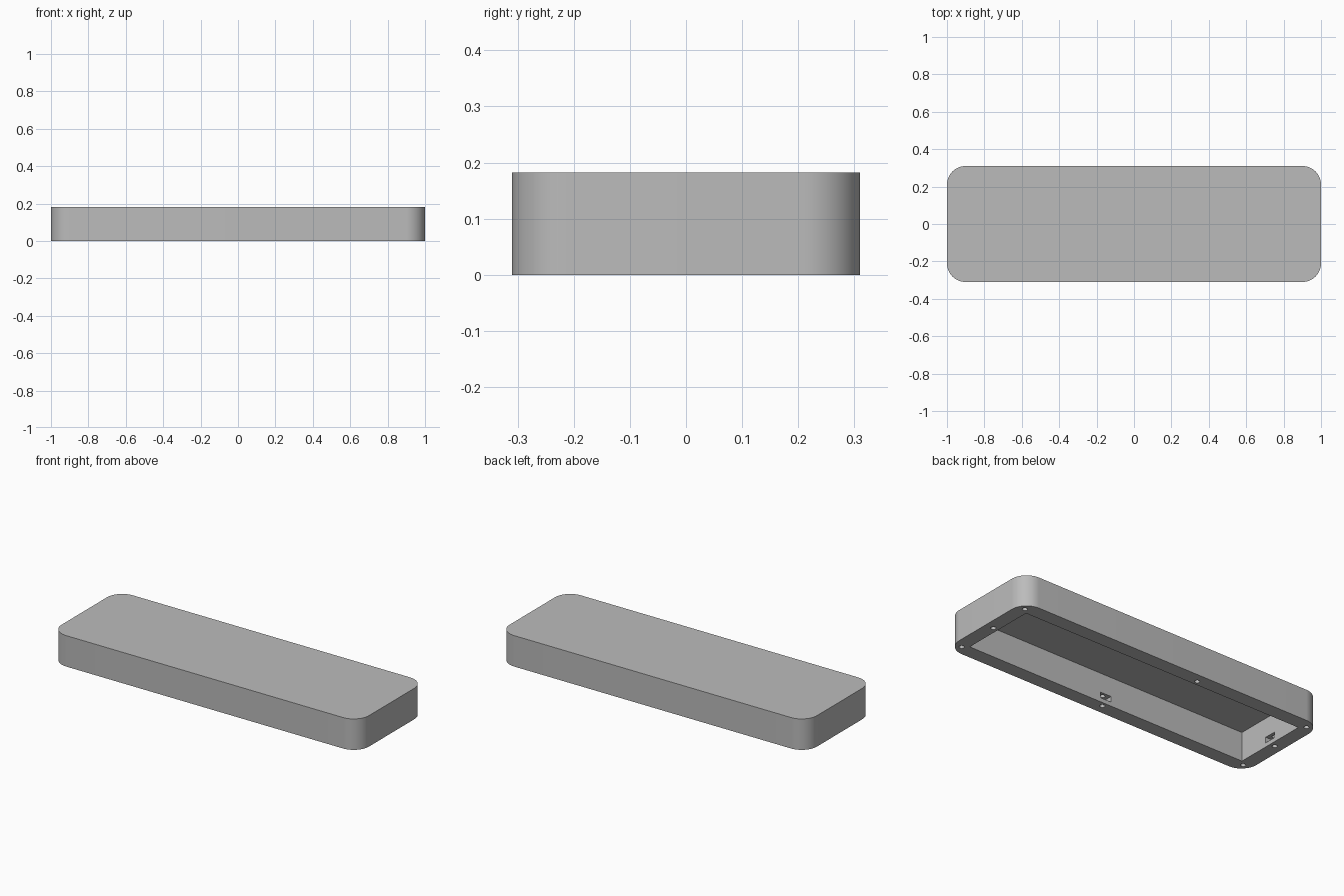
import bpy, bmesh, math
from mathutils import Matrix

if "Cube" in bpy.data.objects:
    bpy.data.objects.remove(bpy.data.objects["Cube"], do_unlink=True)

LENGTH, WIDTH, HEIGHT, RADIUS = 2.0, 0.62, 0.182, 0.1
CAV_X, CAV_Y, CAV_TOP = 0.917, 0.226, 0.17
HOLE_X, HOLE_Y = 0.948, 0.254

grey = bpy.data.materials.new("plain grey")
grey.use_nodes = True
grey.diffuse_color = (0.5, 0.5, 0.5, 1)
grey.node_tree.nodes["Principled BSDF"].inputs["Base Color"].default_value = (0.5, 0.5, 0.5, 1)


def add_object(name, bm):
    bmesh.ops.recalc_face_normals(bm, faces=bm.faces)
    mesh = bpy.data.meshes.new(name)
    bm.to_mesh(mesh)
    bm.free()
    mesh.materials.append(grey)
    obj = bpy.data.objects.new(name, mesh)
    bpy.context.collection.objects.link(obj)
    return obj


def box(name, size, center):
    bm = bmesh.new()
    bmesh.ops.create_cube(bm, size=1, matrix=Matrix.Translation(center) @ Matrix.Diagonal((*size, 1)))
    return add_object(name, bm)


def peg(name, x, y, radius, depth):
    bm = bmesh.new()
    bmesh.ops.create_cone(bm, cap_ends=True, segments=24, radius1=radius, radius2=radius,
                          depth=2 * depth, matrix=Matrix.Translation((x, y, 0)))
    return add_object(name, bm)


# Rounded rectangular shell
bm = bmesh.new()
rim = []
for i, (sx, sy) in enumerate(((1, 1), (-1, 1), (-1, -1), (1, -1))):
    for k in range(17):
        a = math.radians(90) * (i + k / 16)
        rim.append(bm.verts.new((sx * (LENGTH / 2 - RADIUS) + RADIUS * math.cos(a),
                                 sy * (WIDTH / 2 - RADIUS) + RADIUS * math.sin(a), 0)))
base = bm.faces.new(rim)
top = bmesh.ops.extrude_face_region(bm, geom=[base], use_keep_orig=True)["geom"]
bmesh.ops.translate(bm, vec=(0, 0, HEIGHT), verts=[v for v in top if isinstance(v, bmesh.types.BMVert)])
case = add_object("case_shell", bm)

# Cavity open underneath
cutters = [box("cavity_cutter", (2 * CAV_X, 2 * CAV_Y, 2 * CAV_TOP), (0, 0, 0))]

# Screw holes at the corners and along each wall
side_holes = [(0, -HOLE_Y), (-0.212, HOLE_Y), (HOLE_X, 0), (-HOLE_X, 0)]
corners = [(sx * HOLE_X, sy * HOLE_Y) for sx in (-1, 1) for sy in (-1, 1)]
for x, y in corners + side_holes:
    cutters.append(peg("hole_cutter", x, y, 0.014, 0.1))

# Nut slots opening from the cavity into the walls
for x, y in side_holes:
    along_x = abs(y) > 0
    size = (0.07, 0.11, 0.033) if along_x else (0.11, 0.07, 0.033)
    cx = x if along_x else math.copysign(CAV_X, x)
    cy = math.copysign(CAV_Y, y) if along_x else y
    cutters.append(box("slot_cutter", size, (cx, cy, 0.041)))

bpy.context.view_layer.objects.active = case
case.select_set(True)
for cutter in cutters:
    mod = case.modifiers.new("cut", 'BOOLEAN')
    mod.operation, mod.solver, mod.object = 'DIFFERENCE', 'EXACT', cutter
    bpy.ops.object.modifier_apply(modifier=mod.name)
    bpy.data.objects.remove(cutter, do_unlink=True)

bpy.ops.object.shade_smooth_by_angle(angle=math.radians(30))
